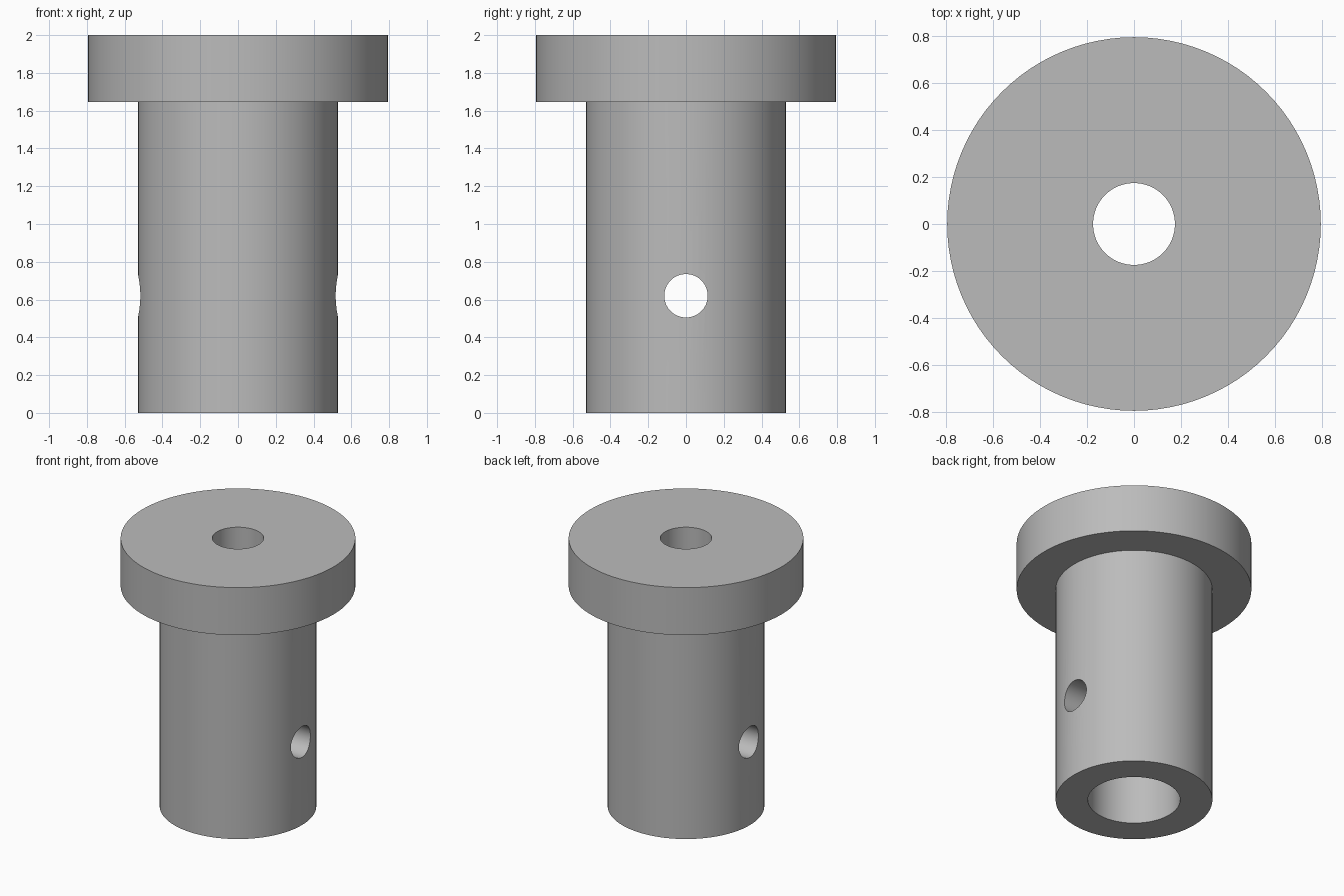
import bpy, bmesh, math

if "Cube" in bpy.data.objects:
    bpy.data.objects.remove(bpy.data.objects["Cube"], do_unlink=True)

SEGMENTS = 96
HEIGHT = 2.0
FLANGE_BOTTOM = 1.645
FLANGE_RADIUS = 0.794
BODY_RADIUS = 0.53
BORE_RADIUS = 0.312
TOP_HOLE_RADIUS = 0.174
PIN_RADIUS = 0.115
PIN_HEIGHT = 0.62


def make_material(name, value):
    mat = bpy.data.materials.new(name)
    mat.use_nodes = True
    colour = (value, value, value, 1.0)
    mat.diffuse_color = colour
    mat.node_tree.nodes["Principled BSDF"].inputs["Base Color"].default_value = colour
    return mat


def lathe(name, profile):
    """Turn a closed (radius, z) profile around the z axis."""
    bm = bmesh.new()
    verts = [bm.verts.new((r, 0, z)) for r, z in profile]
    edges = [bm.edges.new((v, verts[i - 1])) for i, v in enumerate(verts)]
    bmesh.ops.spin(bm, geom=verts + edges, cent=(0, 0, 0), axis=(0, 0, 1),
                   angle=math.tau, steps=SEGMENTS, use_merge=True)
    bmesh.ops.remove_doubles(bm, verts=bm.verts, dist=1e-5)
    bmesh.ops.recalc_face_normals(bm, faces=bm.faces)
    mesh = bpy.data.meshes.new(name)
    bm.to_mesh(mesh)
    bm.free()
    obj = bpy.data.objects.new(name, mesh)
    bpy.context.collection.objects.link(obj)
    return obj


# Flanged bushing with a stepped bore
bushing = lathe("flanged_bushing", [
    (BORE_RADIUS, 0), (BODY_RADIUS, 0),
    (BODY_RADIUS, FLANGE_BOTTOM), (FLANGE_RADIUS, FLANGE_BOTTOM),
    (FLANGE_RADIUS, HEIGHT), (TOP_HOLE_RADIUS, HEIGHT),
    (TOP_HOLE_RADIUS, FLANGE_BOTTOM), (BORE_RADIUS, FLANGE_BOTTOM),
])
bushing.data.materials.append(make_material("grey_metal", 0.5))

# Cross pin hole through both walls
bpy.ops.mesh.primitive_cylinder_add(vertices=64, radius=PIN_RADIUS, depth=HEIGHT,
                                    location=(0, 0, PIN_HEIGHT),
                                    rotation=(0, math.pi / 2, 0))
cutter = bpy.context.object
cutter.name = "pin_hole_cutter"
cutter.hide_render = True
cut = bushing.modifiers.new("pin_hole", 'BOOLEAN')
cut.operation = 'DIFFERENCE'
cut.solver = 'EXACT'
cut.object = cutter

bpy.ops.object.select_all(action='DESELECT')
bushing.select_set(True)
bpy.context.view_layer.objects.active = bushing
bpy.ops.object.modifier_apply(modifier=cut.name)
bpy.data.objects.remove(cutter, do_unlink=True)
bpy.ops.object.shade_smooth_by_angle(angle=math.radians(30))
